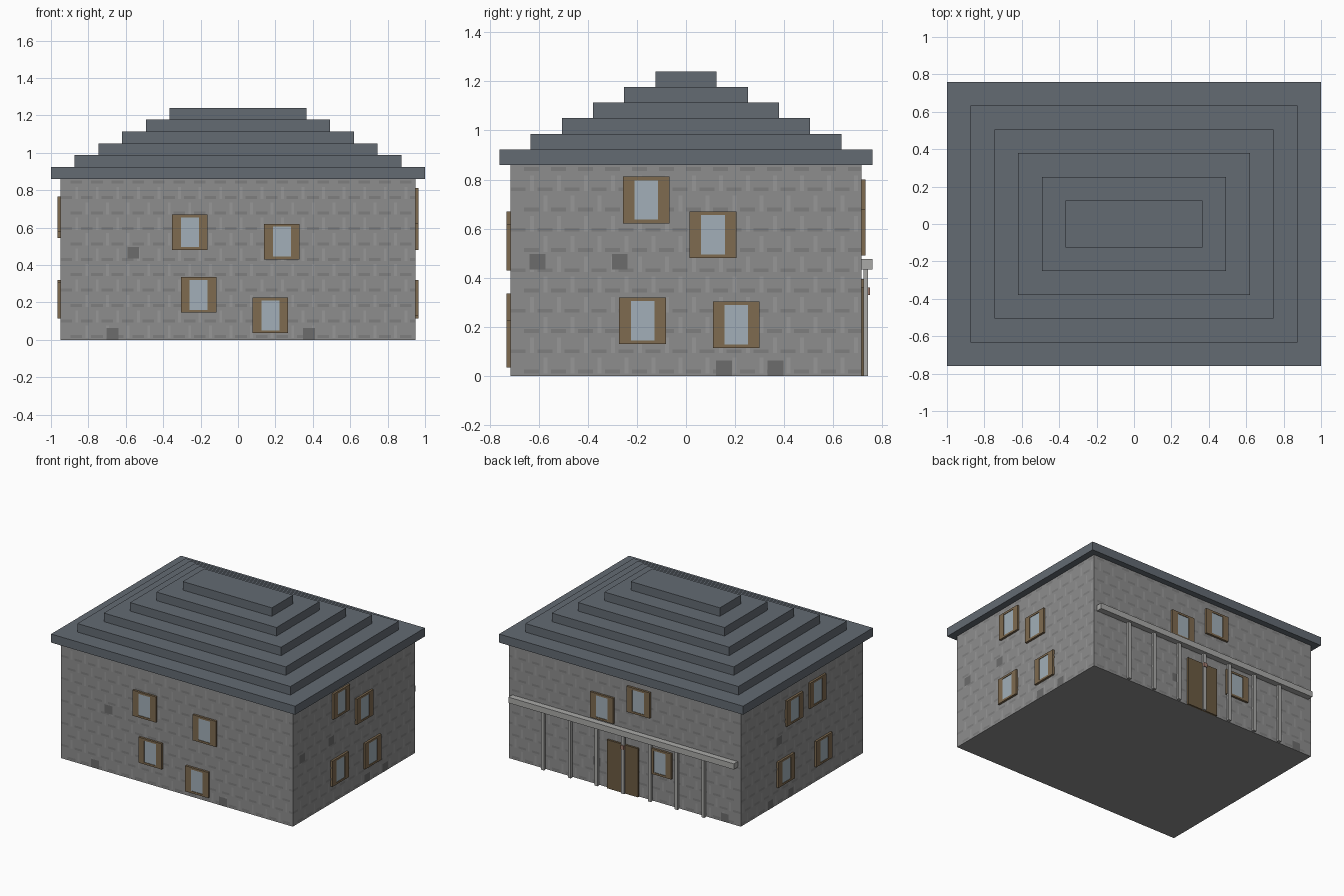
import bpy

if "Cube" in bpy.data.objects:
    bpy.data.objects.remove(bpy.data.objects["Cube"])

HX, HY, WALL_H = 0.95, 0.715, 0.86


def material(name, rgb):
    m = bpy.data.materials.new(name)
    m.diffuse_color = (*rgb, 1)
    m.use_nodes = True
    m.node_tree.nodes["Principled BSDF"].inputs["Base Color"].default_value = m.diffuse_color
    return m


STONE = material("stone", (0.27, 0.27, 0.27))
JOINT = material("stone_dark", (0.21, 0.21, 0.21))
LIGHT = material("stone_light", (0.31, 0.31, 0.31))
PATCH = material("stone_patch", (0.15, 0.15, 0.15))
SLATE = material("slate", (0.125, 0.145, 0.17))
WOOD = material("wood", (0.21, 0.145, 0.08))
DOOR = material("door_wood", (0.15, 0.105, 0.055))
GLASS = material("glass", (0.36, 0.43, 0.48))
TRIM = material("pale_stone", (0.40, 0.40, 0.39))
LAMP = material("lamp", (0.35, 0.2, 0.16))


# wall mapping: u = x or y along the wall, d = distance out from the wall
def on_wall(side, u, d, z):
    return {"front": (u, -HY - d, z), "back": (u, HY + d, z),
            "right": (HX + d, u, z), "left": (-HX - d, u, z)}[side]


def make(name, verts, faces, mat):
    mesh = bpy.data.meshes.new(name)
    mesh.from_pydata(verts, [], faces)
    mesh.materials.append(mat)
    obj = bpy.data.objects.new(name, mesh)
    bpy.context.collection.objects.link(obj)
    return obj


def box(name, lo, hi, mat):
    v = [(x, y, z) for x in (lo[0], hi[0]) for y in (lo[1], hi[1]) for z in (lo[2], hi[2])]
    f = [(0, 1, 3, 2), (4, 6, 7, 5), (0, 4, 5, 1), (2, 3, 7, 6), (0, 2, 6, 4), (1, 5, 7, 3)]
    return make(name, v, f, mat)


def wall_box(name, side, u0, u1, z0, z1, d0, d1, mat):
    a, b = on_wall(side, u0, d0, z0), on_wall(side, u1, d1, z1)
    return box(name, [min(p) for p in zip(a, b)], [max(p) for p in zip(a, b)], mat)


def wall_quads(name, side, rects, d, mat):
    verts, faces = [], []
    for u0, u1, z0, z1 in rects:
        n = len(verts)
        verts += [on_wall(side, u, d, z) for u, z in ((u0, z0), (u1, z0), (u1, z1), (u0, z1))]
        quad = (n, n + 1, n + 2, n + 3)
        faces.append(quad if side in ("front", "right") else quad[::-1])
    make(name, verts, faces, mat)


# wall block
box("walls", (-HX, -HY, 0), (HX, HY, WALL_H), STONE)

# stepped hip roof
for i in range(6):
    x, y, z = 1 - 0.127 * i, 0.76 - 0.127 * i, WALL_H + 0.0633 * i
    box(f"roof_step_{i + 1}", (-x, -y, z), (x, y, z + 0.0633), SLATE)

# masonry joints: staggered dark bed joints and light upright joints
for side, half in (("front", HX), ("back", HX), ("right", HY), ("left", HY)):
    beds, uprights = [], []
    for row in range(11):
        z = 0.01 + row * 0.0825
        u = -half + (0.0 if row % 2 else 0.055)
        while u < half - 0.02:
            beds.append((u, min(u + 0.062, half), z, z + 0.016))
            if row < 10 and u + 0.095 < half:
                uprights.append((u + 0.08, u + 0.095, z, z + 0.065))
            u += 0.11
    wall_quads(side + "_bed_joints", side, beds, 0.001, JOINT)
    wall_quads(side + "_upright_joints", side, uprights, 0.001, LIGHT)

# dark stone patches
patches = {"front": [(-0.56, 0.465), (-0.67, 0.032), (0.38, 0.032)],
           "right": [(-0.605, 0.465), (-0.27, 0.465), (0.155, 0.032), (0.365, 0.032)],
           "back": [(0.23, 0.17), (-0.82, 0.032)],
           "left": [(0.266, 0.465), (0.37, 0.032), (0.13, 0.032)]}
for side, spots in patches.items():
    wall_quads(side + "_patches", side,
               [(u - 0.032, u + 0.032, z - 0.031, z + 0.031) for u, z in spots], 0.002, PATCH)

# windows: two shutters, thin head and sill, glass pane between
windows = {"front": [(-0.257, 0.575), (0.235, 0.525), (-0.21, 0.24), (0.173, 0.13)],
           "right": [(-0.162, 0.717), (0.11, 0.575), (-0.177, 0.225), (0.205, 0.208)],
           "left": [(0.10, 0.64), (-0.17, 0.67), (0.20, 0.225), (-0.242, 0.21)],
           "back": [(0.18, 0.585), (-0.118, 0.705), (-0.295, 0.30)]}
for side, spots in windows.items():
    for i, (u, z) in enumerate(spots):
        n = f"{side}_window_{i + 1}"
        for s in (-1, 1):
            a, b = sorted((u + s * 0.048, u + s * 0.095))
            wall_box(n + "_jamb", side, a, b, z - 0.095, z + 0.095, 0, 0.016, WOOD)
            a, b = sorted((z + s * 0.08, z + s * 0.095))
            wall_box(n + "_rail", side, u - 0.048, u + 0.048, a, b, 0, 0.016, WOOD)
        wall_box(n + "_glass", side, u - 0.048, u + 0.048, z - 0.08, z + 0.08, 0, 0.012, GLASS)

# double door on the back
for s in (-1, 1):
    a, b = sorted((0.01 + s * 0.002, 0.01 + s * 0.127))
    wall_box("door_leaf", "back", a, b, 0, 0.36, 0, 0.015, DOOR)

# porch beam, posts and lamp along the back
wall_box("porch_beam", "back", -0.925, 0.925, 0.433, 0.476, 0, 0.045, TRIM)
for k in range(-3, 4):
    u = 0.219 * k
    wall_box("porch_post", "back", u - 0.012, u + 0.012, 0, 0.433, 0.008, 0.027, TRIM)
wall_box("door_lamp", "back", -0.014, 0.014, 0.33, 0.36, 0.02, 0.034, LAMP)
